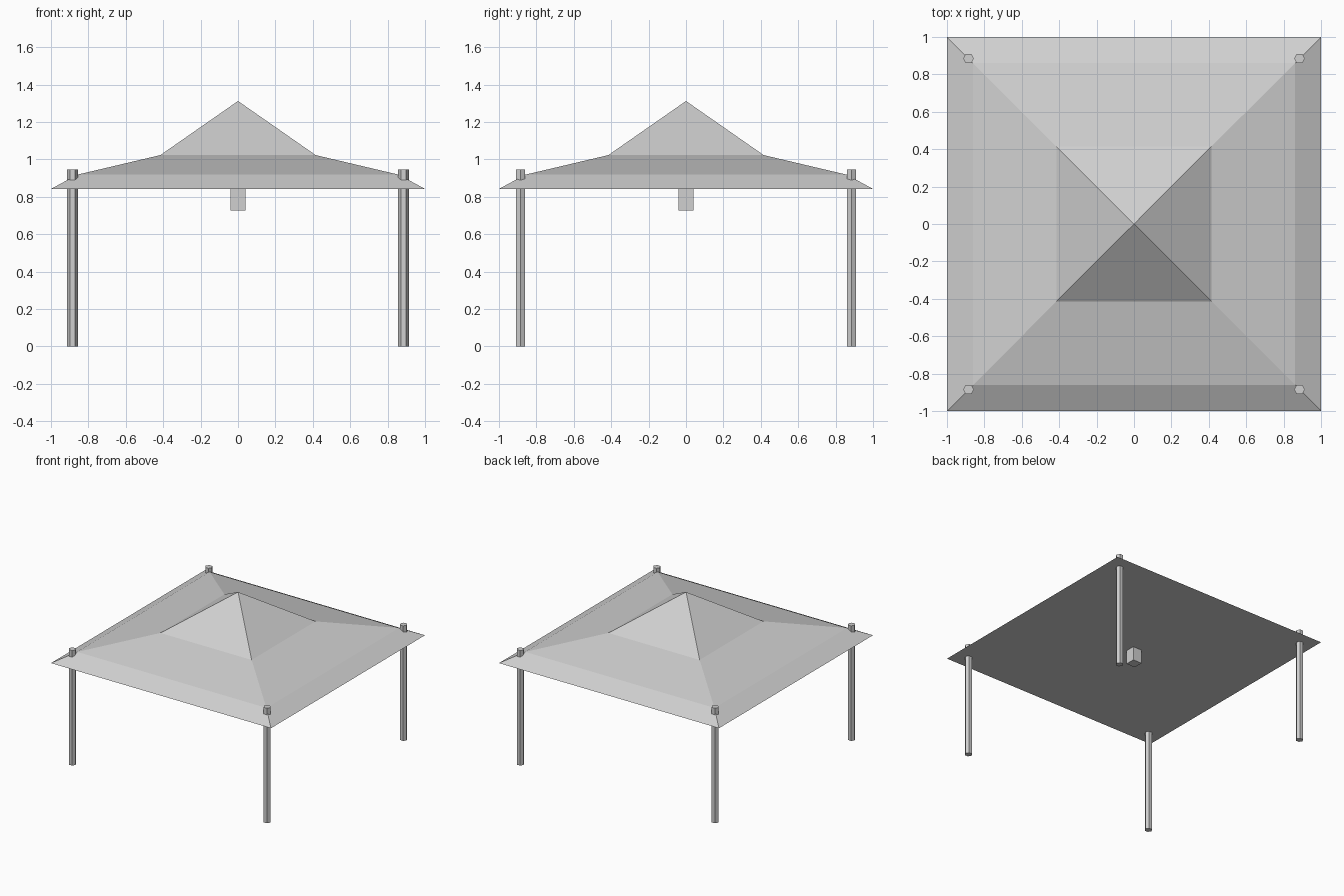
import bpy, bmesh, math

if "Cube" in bpy.data.objects:
    bpy.data.objects.remove(bpy.data.objects["Cube"])

grey = bpy.data.materials.new("light_grey")
grey.diffuse_color = (0.63, 0.63, 0.63, 1)
grey.use_nodes = True
grey.node_tree.nodes["Principled BSDF"].inputs["Base Color"].default_value = grey.diffuse_color


def make_loft(name, sides, rings, apex=None, turn=0.0, at=(0, 0)):
    """Stack regular polygon rings of (radius, z), capped or closed to an apex."""
    bm = bmesh.new()
    loops = [[bm.verts.new((r * math.cos(turn + math.tau * i / sides),
                            r * math.sin(turn + math.tau * i / sides), z))
              for i in range(sides)] for r, z in rings]
    for low, high in zip(loops, loops[1:]):
        for i in range(sides):
            j = (i + 1) % sides
            bm.faces.new((low[i], low[j], high[j], high[i]))
    bm.faces.new(loops[0][::-1])
    if apex is None:
        bm.faces.new(loops[-1])
    else:
        tip = bm.verts.new((0, 0, apex))
        for i in range(sides):
            bm.faces.new((loops[-1][i], loops[-1][(i + 1) % sides], tip))
    mesh = bpy.data.meshes.new(name)
    bm.to_mesh(mesh)
    bm.free()
    mesh.materials.append(grey)
    obj = bpy.data.objects.new(name, mesh)
    obj.location = (at[0], at[1], 0)
    bpy.context.collection.objects.link(obj)
    return obj


DIAG = math.sqrt(2)  # half width of a square to its corner radius

# Three-pitch square roof with a flat underside
make_loft("roof", 4, [(h * DIAG, z) for h, z in
                      [(1.0, 0.842), (0.86, 0.918), (0.415, 1.023)]],
          apex=1.312, turn=math.pi / 4)

# Hexagonal corner posts that pass up through the roof
for sx in (-1, 1):
    for sy in (-1, 1):
        side = ("left" if sx < 0 else "right") + ("_front" if sy < 0 else "_back")
        make_loft("post_" + side, 6, [(0.029, 0), (0.029, 0.945)],
                  at=(sx * 0.885, sy * 0.885))

# Small block hanging under the centre of the roof
make_loft("hanging_block", 4, [(0.04 * DIAG, 0.728), (0.04 * DIAG, 0.845)],
          turn=math.pi / 4)
